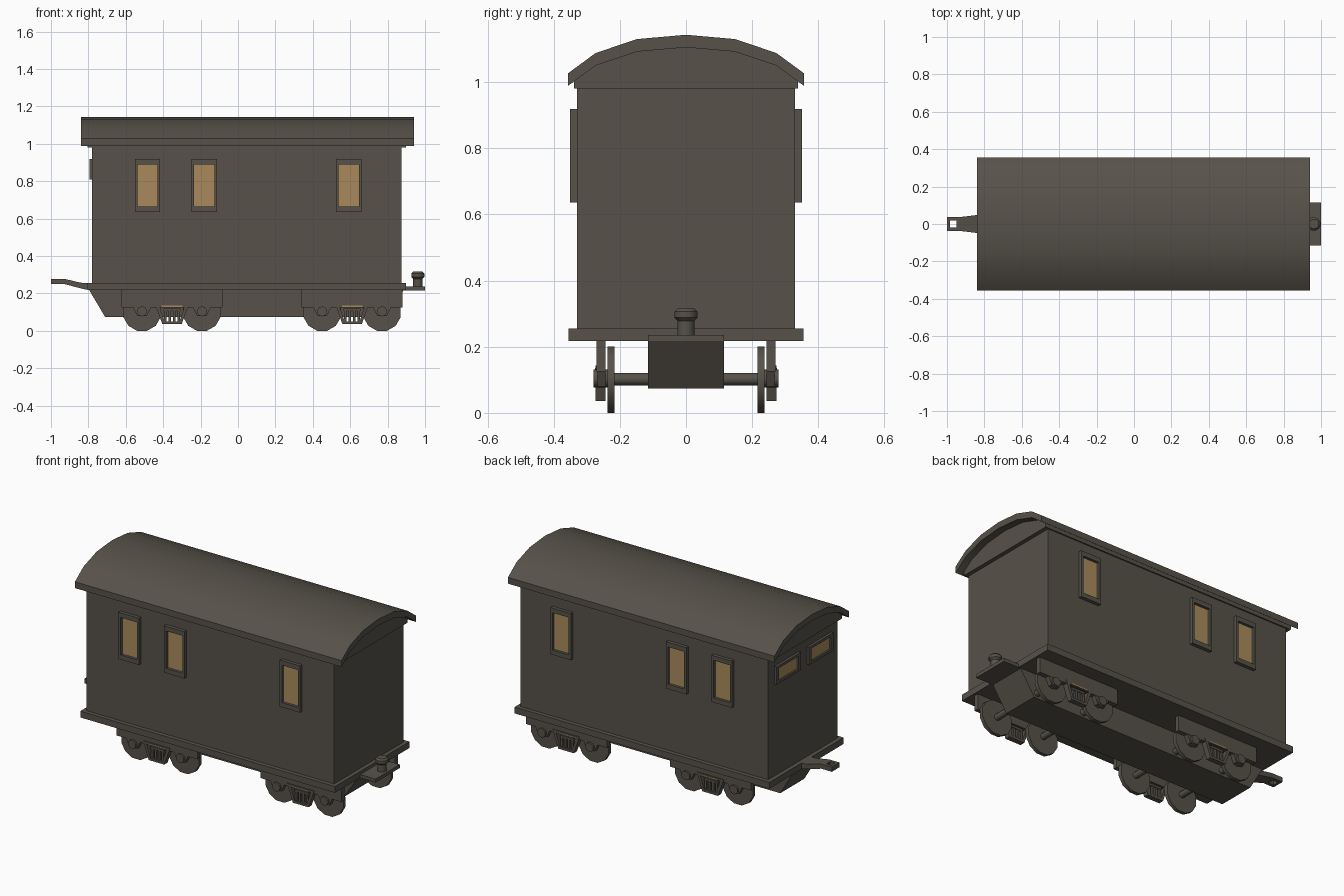
import bpy, bmesh, math
from mathutils import Vector

if "Cube" in bpy.data.objects:
    bpy.data.objects.remove(bpy.data.objects["Cube"])


def material(name, rgb):
    m = bpy.data.materials.new(name)
    m.diffuse_color = (*rgb, 1)
    m.use_nodes = True
    m.node_tree.nodes["Principled BSDF"].inputs["Base Color"].default_value = m.diffuse_color
    return m


DARK = material("dark_umber", (0.095, 0.085, 0.068))
TAN = material("amber_glass", (0.40, 0.255, 0.105))


def place(p, axis, d):
    """Put a 2D profile point at depth d along an axis."""
    a, b = p
    return Vector({'x': (d, a, b), 'y': (a, d, b), 'z': (a, b, d)}[axis])


def finish(name, bm, mat, smooth=None):
    bmesh.ops.recalc_face_normals(bm, faces=bm.faces)
    me = bpy.data.meshes.new(name)
    bm.to_mesh(me)
    bm.free()
    me.materials.append(mat)
    ob = bpy.data.objects.new(name, me)
    bpy.context.collection.objects.link(ob)
    if smooth:
        bpy.ops.object.select_all(action='DESELECT')
        ob.select_set(True)
        bpy.context.view_layer.objects.active = ob
        bpy.ops.object.shade_smooth_by_angle(angle=math.radians(smooth))
    return ob


def prism(name, pts, axis, lo, hi, mat=DARK, smooth=None):
    bm = bmesh.new()
    a = [bm.verts.new(place(p, axis, lo)) for p in pts]
    b = [bm.verts.new(place(p, axis, hi)) for p in pts]
    bm.faces.new(a)
    bm.faces.new(b)
    n = len(pts)
    for i in range(n):
        j = (i + 1) % n
        bm.faces.new((a[i], a[j], b[j], b[i]))
    return finish(name, bm, mat, smooth)


def ring(name, outer, inner, axis, lo, hi, mat=DARK):
    bm = bmesh.new()
    loops = [[bm.verts.new(place(p, axis, d)) for p in pts]
             for pts, d in ((outer, lo), (outer, hi), (inner, hi), (inner, lo))]
    n = len(outer)
    for k in range(4):
        p, q = loops[k], loops[(k + 1) % 4]
        for i in range(n):
            j = (i + 1) % n
            bm.faces.new((p[i], p[j], q[j], q[i]))
    return finish(name, bm, mat)


def rect(a0, a1, b0, b1):
    return [(a0, b0), (a1, b0), (a1, b1), (a0, b1)]


def circle(cx, cy, r, n):
    return [(cx + r * math.cos(2 * math.pi * (i + .5) / n),
             cy + r * math.sin(2 * math.pi * (i + .5) / n)) for i in range(n)]


def window(name, axis, a0, a1, b0, b1, wall, out, ma, mb):
    """Raised frame and a thin amber pane on a wall."""
    s = 1 if wall > 0 else -1
    ring(name + "_frame", rect(a0, a1, b0, b1),
         rect(a0 + ma, a1 - ma, b0 + mb, b1 - mb), axis, wall - s * .005, wall + s * out)
    prism(name + "_pane", rect(a0 + ma, a1 - ma, b0 + mb, b1 - mb),
          axis, wall - s * .003, wall + s * .005, TAN)


# Body and floor
prism("body", rect(-.78, .873, .24, .985), 'y', -.33, .33)
prism("floor_plate", rect(-.805, .897, .217, .255), 'y', -.355, .355)

# Arched roof with overhang, and the gable filling below it
half = [(.356, 1.027), (.273, 1.088), (.148, 1.13)]
outer = half + [(0, 1.143)] + [(-y, z) for y, z in reversed(half)]
inner = [(y, z - .038) for y, z in outer]
prism("roof", outer + inner[::-1], 'x', -.84, .94, smooth=30)
gable = [(.338, .98), (.338, 1.003)] + inner[1:-1] + [(-.338, 1.003), (-.338, .98)]
prism("gable_fill", gable, 'x', -.805, .897)

# Side windows, then the two high windows on the hook end
for s, side in ((-1, "front"), (1, "back")):
    for i, x in enumerate((-.484, -.18, .592)):
        window(f"{side}_window_{i}", 'y', x - .068, x + .068, .636, .918, s * .33, .021, .014, .028)
for s, side in ((-1, "front"), (1, "back")):
    y0, y1 = sorted((s * .04, s * .27))
    window(f"{side}_end_window", 'x', y0, y1, .81, .918, -.78, .015, .022, .016)

# Central underframe with sloped ends
prism("underframe", [(-.80, .225), (-.71, .073), (.79, .073), (.89, .225)], 'y', -.115, .115)

# Drawbar with square eye
arm = prism("drawbar", [(-.93, .278), (-.84, .257), (-.78, .254), (-.78, .217),
                        (-.82, .222), (-.93, .25)], 'y', -.037, .037)
for v in arm.data.vertices:
    if v.co.x > -.9:
        v.co.y *= 1.3
ring("drawbar_eye", rect(-1, -.93, -.037, .037), rect(-.985, -.949, -.018, .018), 'z', .25, .278)

# Coupling shelf with mushroom peg
prism("coupling_shelf", rect(.87, 1, .215, .236), 'y', -.115, .115)
bm = bmesh.new()
profile = [(.026, .23), (.026, .278), (.036, .288), (.036, .306), (.026, .316)]
n = 12
rows = [[bm.verts.new((x, y, z)) for x, y in circle(.962, 0, r, n)] for r, z in profile]
for p, q in zip(rows, rows[1:]):
    for i in range(n):
        bm.faces.new((p[i], p[(i + 1) % n], q[(i + 1) % n], q[i]))
bm.faces.new(rows[0])
bm.faces.new(rows[-1])
finish("coupling_peg", bm, DARK, 35)

# Bogies
for b, cx in (("rear", -.353), ("lead", .61)):
    for s, side in ((-1, "front"), (1, "back")):
        tag = f"{b}_{side}"
        prism(tag + "_side_plate", rect(cx - .27, cx + .27, .125, .22), 'y', s * .243, s * .27)
        # Hanging spring basket
        ring(tag + "_basket",
             [(cx - .09, .143), (cx - .052, .036), (cx + .052, .036), (cx + .09, .143)],
             [(cx - .066, .128), (cx - .04, .05), (cx + .04, .05), (cx + .066, .128)],
             'y', s * .243, s * .274)
        for k in range(4):
            x = cx - .036 + k * .024
            prism(f"{tag}_spring_{k}", rect(x - .007, x + .007, .045, .115), 'y', s * .248, s * .266)
        prism(tag + "_spring_cap", rect(cx - .045, cx + .045, .105, .118), 'y', s * .246, s * .268)
        prism(tag + "_spring_strip", rect(cx - .055, cx + .055, .128, .136), 'y', s * .271, s * .2755, TAN)
        for w, x in (("a", cx - .16), ("b", cx + .16)):
            # Wheel, axle box and its hanger
            prism(f"{tag}_wheel_{w}", circle(x, .1, .1035, 12), 'y', s * .216, s * .238, smooth=35)
            prism(f"{tag}_axle_box_{w}", circle(x, .104, .027, 10), 'y', s * .236, s * .28, smooth=40)
            prism(f"{tag}_hanger_{w}", [(x - .05, .13), (x - .026, .08), (x + .026, .08), (x + .05, .13)],
                  'y', s * .243, s * .268)
    for w, x in (("a", cx - .16), ("b", cx + .16)):
        prism(f"{b}_axle_{w}", circle(x, .102, .019, 10), 'y', -.24, .24, smooth=40)
